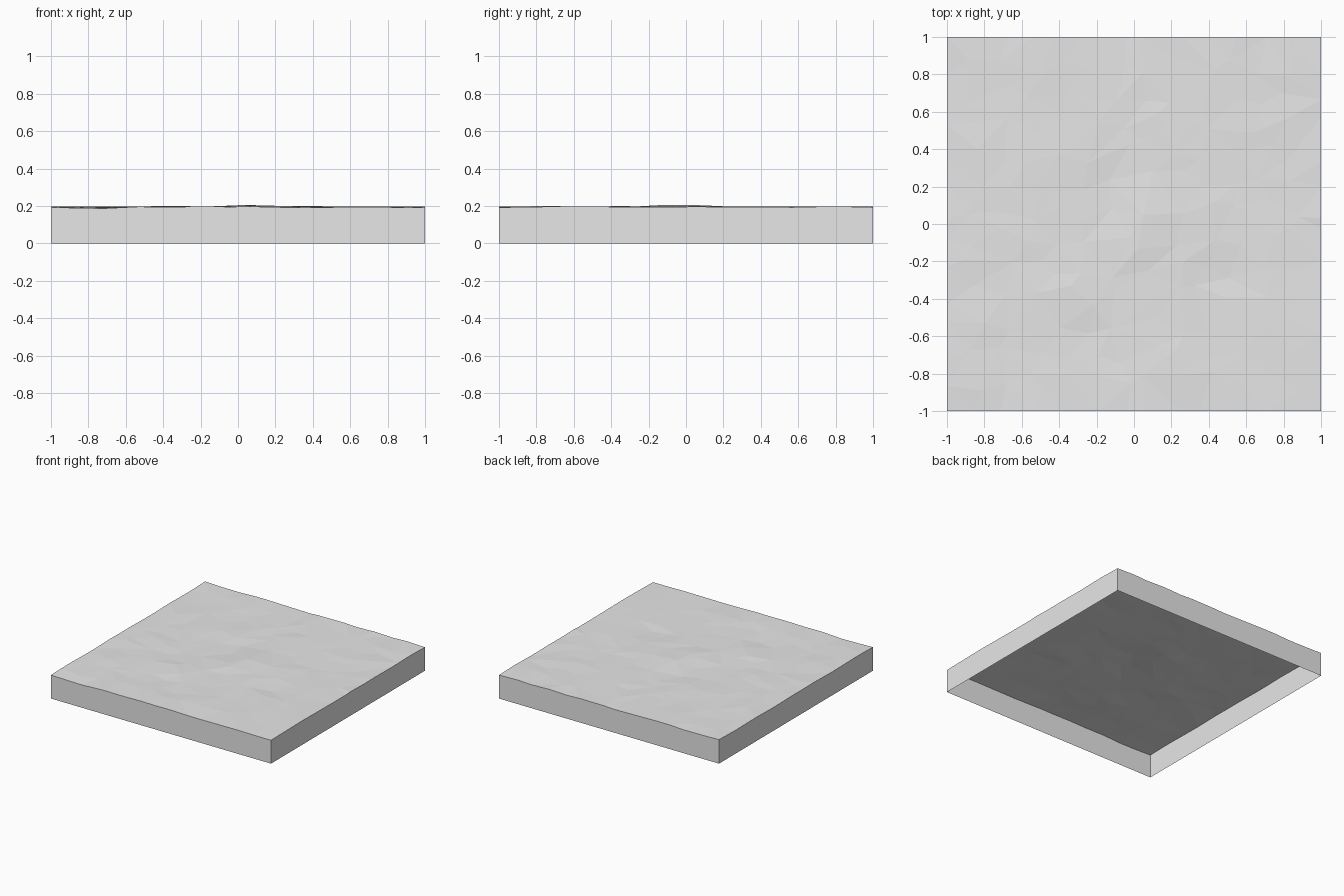
import bpy, bmesh, math, random
from mathutils import Vector
from mathutils.geometry import delaunay_2d_cdt

cube = bpy.data.objects.get("Cube")
if cube:
    bpy.data.objects.remove(cube)

random.seed(7)
CELLS = 13
BASE = 0.195

# Gentle mounds and hollows: x, y, height, radius
BUMPS = [
    (-0.3, -0.4, 0.011, 0.1), (0.1, 0.0, 0.010, 0.14), (-0.05, -0.12, 0.008, 0.12),
    (0.4, -0.03, 0.009, 0.13), (0.15, -0.88, 0.009, 0.16), (-0.35, 0.85, 0.005, 0.15),
    (-0.2, 1.0, -0.006, 0.12), (-0.8, -1.0, -0.008, 0.15), (0.4, -1.0, -0.006, 0.2),
    (-0.15, 0.1, -0.005, 0.15), (0.5, -0.18, -0.005, 0.13), (-0.28, -0.58, -0.005, 0.12),
]


def height(x, y):
    z = BASE + random.uniform(-0.003, 0.003)
    for bx, by, h, r in BUMPS:
        z += h * math.exp(-((x - bx) ** 2 + (y - by) ** 2) / (r * r))
    return min(max(z, 0.185), 0.207)


def ground_points():
    """Jittered grid whose rim stays exactly square."""
    step = 2 / CELLS
    points = []
    for i in range(CELLS + 1):
        for j in range(CELLS + 1):
            x, y = -1 + i * step, -1 + j * step
            if 0 < i < CELLS:
                x += random.uniform(-0.38, 0.38) * step
            else:
                x = -1.0 if i == 0 else 1.0
            if 0 < j < CELLS:
                y += random.uniform(-0.38, 0.38) * step
            else:
                y = -1.0 if j == 0 else 1.0
            points.append(Vector((x, y)))
    return points


# Faceted top surface
flat, _, tris, *_ = delaunay_2d_cdt(ground_points(), [], [], 0, 1e-6)
bm = bmesh.new()
verts = [bm.verts.new((p.x, p.y, height(p.x, p.y))) for p in flat]
for tri in tris:
    bm.faces.new([verts[k] for k in tri])

# Straight side walls, open underneath
rim = [e for e in bm.edges if e.is_boundary]
wall = bmesh.ops.extrude_edge_only(bm, edges=rim)
for item in wall["geom"]:
    if isinstance(item, bmesh.types.BMVert):
        item.co.z = 0
bmesh.ops.recalc_face_normals(bm, faces=bm.faces)
if sum(f.normal.z for f in bm.faces) < 0:
    bmesh.ops.reverse_faces(bm, faces=bm.faces)

mesh = bpy.data.meshes.new("ground_tile")
bm.to_mesh(mesh)
bm.free()

# Plain grey material
grey = bpy.data.materials.new("plain_grey")
grey.use_nodes = True
colour = (0.8, 0.8, 0.8, 1)
grey.diffuse_color = colour
for node in grey.node_tree.nodes:
    if node.type == "BSDF_PRINCIPLED":
        node.inputs["Base Color"].default_value = colour
mesh.materials.append(grey)

tile = bpy.data.objects.new("ground_tile", mesh)
bpy.context.collection.objects.link(tile)
